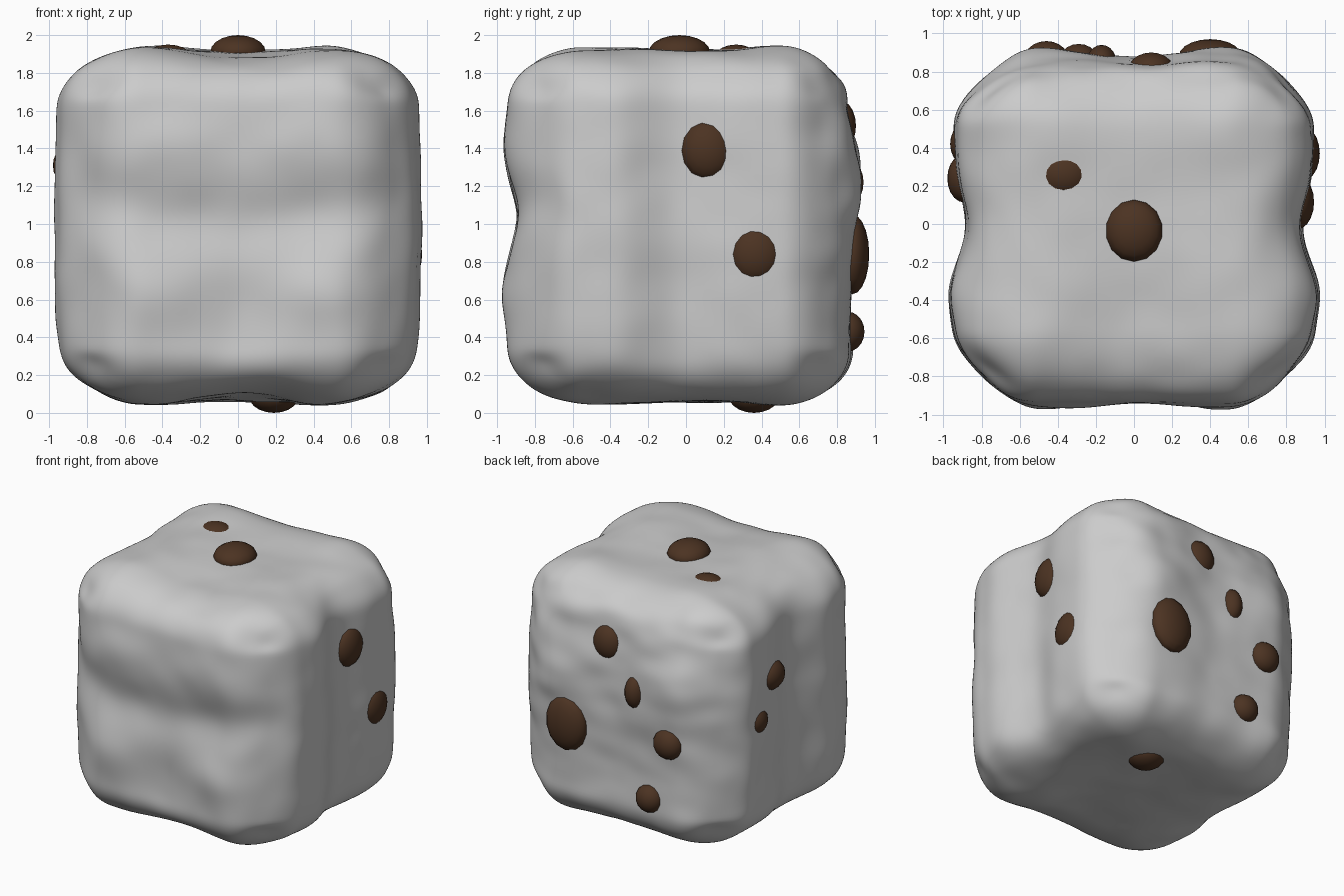
import bpy, bmesh
from math import exp
from mathutils import Vector, Matrix, noise

if "Cube" in bpy.data.objects:
    bpy.data.objects.remove(bpy.data.objects["Cube"])


def bump(u, v, cu, cv, su, sv):
    """Soft 2D hill, 1 at its centre."""
    return exp(-((u - cu) / su) ** 2 - ((v - cv) / sv) ** 2)


def finish(bm, name, mat=None):
    mesh = bpy.data.meshes.new(name)
    bm.to_mesh(mesh)
    bm.free()
    mesh.polygons.foreach_set("use_smooth", [True] * len(mesh.polygons))
    ob = bpy.data.objects.new(name, mesh)
    bpy.context.collection.objects.link(ob)
    if mat:
        mesh.materials.append(mat)
    return ob


# Dents on each side (positive = pushed inwards)
def dent_front(x, z):
    return (0.015
            + 0.05 * bump(0, z, 0, 1.02 + 0.15 * x * x, 1, 0.17)
            + 0.05 * bump(x, z, 0, 0.5, 0.25, 0.3)
            + 0.015 * bump(x, z, 0, 1.65, 0.4, 0.2)
            - 0.04 * bump(abs(x), z, 0.45, 0.62, 0.2, 0.17)
            - 0.03 * bump(abs(x), z, 0.38, 1.42, 0.25, 0.17))


def dent_side(y, z):
    return (0.01 + 0.03 * min(1, ((z - 1.05) / 0.75) ** 2)
            + 0.06 * bump(y, 0, -0.01, 0, 0.2, 1)
            + 0.015 * bump(y, z, 0.35, 1.0, 0.25, 0.3)
            - 0.03 * bump(y, 0, -0.38, 0, 0.15, 1)
            - 0.01 * bump(y, abs(z - 1), 0.5, 0.2, 0.2, 0.3))


def dent_back(x, z):
    return (0.015
            + 0.02 * bump(0, z, 0, 0.55, 1, 0.3)
            + 0.05 * bump(0, z, 0, 1.75, 1, 0.25)
            - 0.035 * bump(abs(x), z, 0.5, 1.25, 0.25, 0.2)
            + 0.015 * bump(x, 0, 0.02, 0, 0.2, 1))


def dent_cap(x, y):
    return (0.025
            + 0.04 * bump(x, y, 0, -0.6, 0.4, 0.38)
            + 0.005 * bump(x, 0, 0, 0, 0.3, 1)
            - 0.025 * bump(abs(x), y, 0.45, 0.5, 0.2, 0.2)
            - 0.025 * bump(abs(x), y, 0.42, -0.4, 0.2, 0.3))


# Body: dense cube pulled to a rounded box, edges worn, then dented
HALF = Vector((0.955, 0.93, 0.955))
RAD = Vector((0.45, 0.40, 0.31))
CENTRE = Vector((0, -0.025, 0.99))
bm = bmesh.new()
bmesh.ops.create_cube(bm, size=2)
bmesh.ops.subdivide_edges(bm, edges=bm.edges[:], cuts=69, use_grid_fill=True)
for v in bm.verts:
    p = Vector([c * h for c, h in zip(v.co, HALF)])
    core = Vector([max(r - h, min(h - r, c)) for c, h, r in zip(p, HALF, RAD)])
    q = Vector([d / r for d, r in zip(p - core, RAD)]).normalized()
    n = Vector([d / r for d, r in zip(q, RAD)]).normalized()
    p = core + Vector([d * r for d, r in zip(q, RAD)]) + CENTRE
    x, y, z = p
    move = Vector((-n.x * dent_side(y, z), 0, -n.z * dent_cap(x, y)))
    move.y = -n.y * (dent_back(x, z) if n.y > 0 else dent_front(x, z))
    lump = 0.014 * noise.noise(p * 2.8) + 0.006 * noise.noise(p * 5)
    lump -= 0.13 * (n.x * n.y) ** 2 + 0.9 * (n.x * n.y * n.z) ** 2
    if n.y > 0:  # torn, rougher back, mostly near the top
        rough = 0.008 + 0.016 * min(1, max(0, z - 0.8))
        lump += rough * n.y * noise.noise(Vector((x * 3.5, y * 3, z * 6.5)))
    v.co = p + move + n * lump
# relax the creases where rounded edges meet the flats
for _ in range(4):
    bmesh.ops.smooth_vert(bm, verts=bm.verts[:], factor=0.5,
                          use_axis_x=True, use_axis_y=True, use_axis_z=True)
bmesh.ops.recalc_face_normals(bm, faces=bm.faces[:])
finish(bm, "body")

# Chips: ellipsoids sunk into the sides
brown = bpy.data.materials.new("brown")
brown.diffuse_color = (0.072, 0.033, 0.016, 1)
brown.use_nodes = True
brown.node_tree.nodes["Principled BSDF"].inputs["Base Color"].default_value = brown.diffuse_color


def chip(name, peak, side, ru, rv, deep=0.09):
    """Peak is the outermost point; ru, rv are radii along the other two axes."""
    n = Vector(side)
    axis = [i for i in range(3) if n[i]][0]
    size = [ru * 1.06, rv * 1.06]
    size.insert(axis, deep)
    bm = bmesh.new()
    bmesh.ops.create_uvsphere(bm, u_segments=14, v_segments=10, radius=1)
    turn = Vector((0, 0, 1)).rotation_difference(n).to_matrix().to_4x4()
    place = Matrix.Translation(Vector(peak) - n * deep) @ Matrix.Diagonal((*size, 1)) @ turn
    bmesh.ops.transform(bm, matrix=place, verts=bm.verts[:])
    finish(bm, name, brown)


TOP, BOTTOM, LEFT, RIGHT, BACK = (0, 0, 1), (0, 0, -1), (-1, 0, 0), (1, 0, 0), (0, 1, 0)
chips = [
    ((0, -0.035, 2.0), TOP, 0.142, 0.153), ((-0.37, 0.265, 1.95), TOP, 0.135, 0.12),
    ((0.19, 0.36, 0.0), BOTTOM, 0.125, 0.13),
    ((0.945, 0.115, 1.39), RIGHT, 0.135, 0.15), ((0.975, 0.37, 0.84), RIGHT, 0.135, 0.145),
    ((-0.98, 0.24, 1.31), LEFT, 0.12, 0.105), ((-0.965, 0.42, 1.02), LEFT, 0.11, 0.1),
    ((0.09, 0.9, 1.52), BACK, 0.115, 0.13), ((-0.17, 0.94, 1.22), BACK, 0.075, 0.12),
    ((0.4, 0.97, 0.84), BACK, 0.16, 0.2), ((-0.46, 0.96, 0.9), BACK, 0.11, 0.11),
    ((-0.29, 0.945, 0.43), BACK, 0.1, 0.1),
]
for i, c in enumerate(chips, 1):
    chip(f"chip_{i}", *c)
